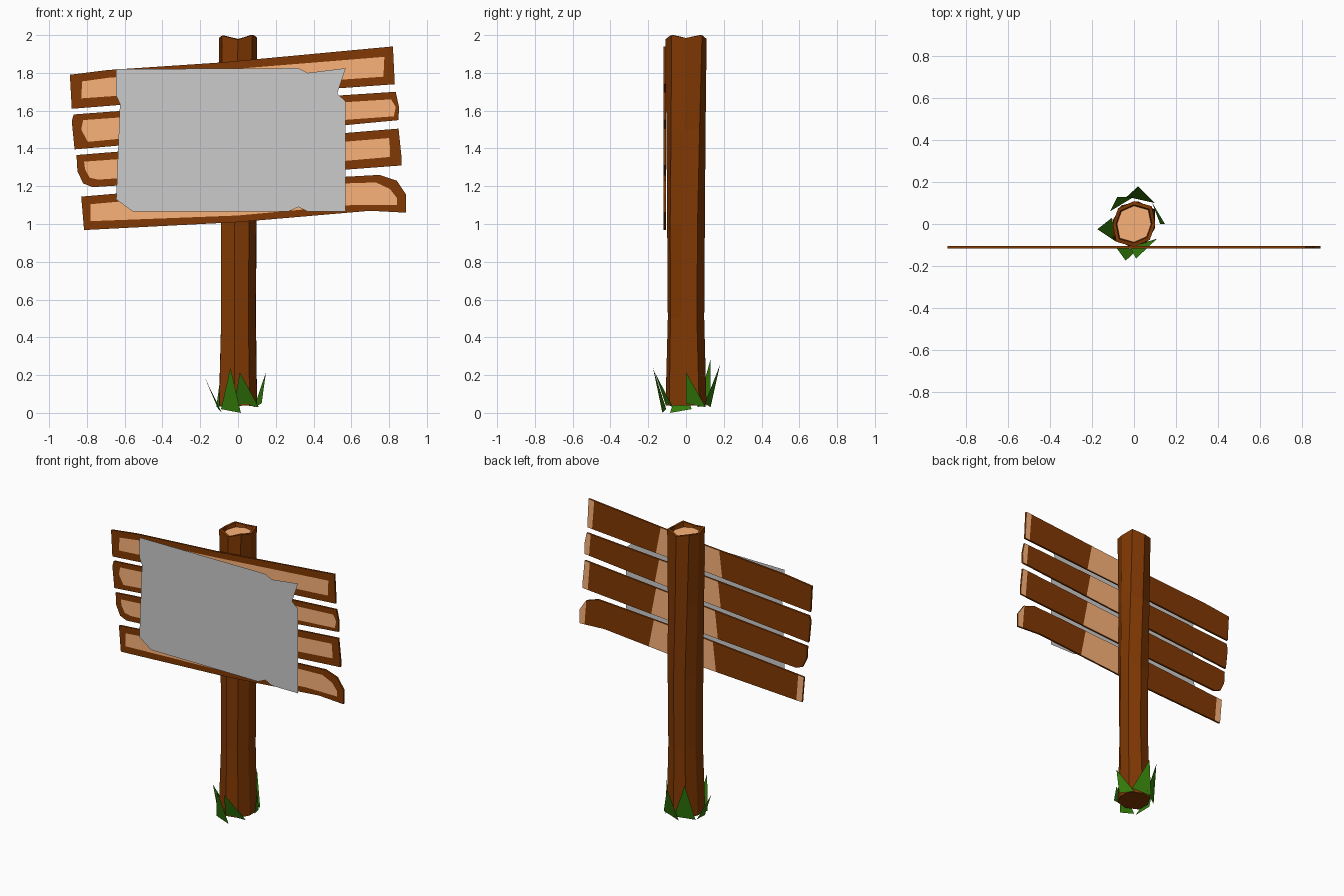
import bpy, bmesh, math
from mathutils import Vector

if "Cube" in bpy.data.objects:
    bpy.data.objects.remove(bpy.data.objects["Cube"])


def material(name, rgb):
    m = bpy.data.materials.new(name)
    m.diffuse_color = (*rgb, 1)
    m.use_nodes = True
    m.node_tree.nodes["Principled BSDF"].inputs["Base Color"].default_value = m.diffuse_color
    return m


BARK = material("bark", (0.22, 0.04, 0.001))
WOOD = material("cut_wood", (0.97, 0.45, 0.19))
GREEN = material("grass", (0.035, 0.21, 0.003))


def finish(bm, name, mats=(), recalc=True):
    if recalc:
        bmesh.ops.recalc_face_normals(bm, faces=bm.faces)
    me = bpy.data.meshes.new(name)
    bm.to_mesh(me)
    bm.free()
    for m in mats:
        me.materials.append(m)
    ob = bpy.data.objects.new(name, me)
    bpy.context.collection.objects.link(ob)
    return ob


def bridge(bm, a, b):
    n = len(a)
    for i in range(n):
        j = (i + 1) % n
        bm.faces.new((a[i], a[j], b[j], b[i]))


# Post: slightly twisted, uneven octagon with a jagged rim and a sunken pale top
bm = bmesh.new()
RINGS = [(0.04, 1.08, -10, 0), (0.5, 0.97, -13, 0.003), (1.0, 1.0, -12, 0.004),
         (1.5, 1.02, -6, 0), (1.985, 1.07, 0, 0), (1.985, 0.90, 0, 0), (1.965, 0.85, 0, 0)]
RADII = [0.095, 0.112, 0.102, 0.100] * 2
RIM = [0.0, 0.015, -0.005, 0.01, 0.0, 0.012, -0.008, 0.015]
loops = []
for k, (z, s, twist, dx) in enumerate(RINGS):
    loop = []
    for i in range(8):
        a = math.radians(45 * i + twist)
        r = s * RADII[i]
        dz = RIM[i] if k in (4, 5) else 0
        loop.append(bm.verts.new((r * math.cos(a) + dx, r * math.sin(a), z + dz)))
    loops.append(loop)
for a, b in zip(loops, loops[1:]):
    bridge(bm, a, b)
bm.faces.new(loops[0])
bm.faces.new(loops[-1]).material_index = 1
finish(bm, "post", (BARK, WOOD))

# Planks: outline and pale front panel as matching (x, z) loops
FRONT, BACK = -0.118, -0.105


def plank(name, outer, inner, patch, strips):
    bm = bmesh.new()
    back = [bm.verts.new((x, BACK, z)) for x, z in outer]
    front = [bm.verts.new((x, FRONT, z)) for x, z in outer]
    panel = [bm.verts.new((x, FRONT, z)) for x, z in inner]
    bridge(bm, back, front)
    bridge(bm, front, panel)
    bm.faces.new(panel).material_index = 1
    bm.faces.new(back)
    zc = sum(z for _, z in outer) / len(outer)
    # split the back into bark and bare wood
    cuts = [(patch[0], -0.12), (patch[1], 0.2)] + [(s, 0.08) for s in strips]
    for x, tilt in cuts:
        faces = [f for f in bm.faces if all(abs(v.co.y - BACK) < 1e-5 for v in f.verts)]
        geom = faces + list({e for f in faces for e in f.edges}) + list({v for f in faces for v in f.verts})
        bmesh.ops.bisect_plane(bm, geom=geom, plane_co=(x, BACK, zc), plane_no=Vector((1, 0, tilt)))
    for f in bm.faces:
        if all(abs(v.co.y - BACK) < 1e-5 for v in f.verts):
            x = f.calc_center_bounds().x
            bare = patch[0] < x < patch[1] or any(abs(x) > abs(s) and x * s > 0 for s in strips)
            f.material_index = int(bare)
    finish(bm, name, (BARK, WOOD))


plank("plank_top",
      [(-.89, 1.79), (-.69, 1.815), (-.09, 1.855), (.82, 1.94), (.83, 1.74), (0, 1.68), (-.88, 1.61)],
      [(-.825, 1.755), (-.68, 1.775), (-.09, 1.815), (.775, 1.885), (.77, 1.78), (0, 1.725), (-.83, 1.665)],
      (-.19, .29), [.79])
plank("plank_upper_middle",
      [(-.87, 1.58), (0, 1.645), (.835, 1.70), (.852, 1.62), (.85, 1.55), (0, 1.47), (-.865, 1.395), (-.88, 1.545)],
      [(-.82, 1.55), (0, 1.61), (.81, 1.66), (.835, 1.62), (.825, 1.57), (0, 1.51), (-.795, 1.435), (-.83, 1.50)],
      (-.18, .30), [.815])
plank("plank_lower_middle",
      [(-.855, 1.365), (0, 1.435), (.85, 1.505), (.865, 1.36), (.865, 1.31), (0, 1.245),
       (-.77, 1.195), (-.82, 1.215), (-.85, 1.28)],
      [(-.815, 1.33), (0, 1.39), (.80, 1.455), (.805, 1.40), (.805, 1.355), (0, 1.285),
       (-.74, 1.235), (-.785, 1.245), (-.81, 1.29)],
      (-.16, .33), [.825])
plank("plank_bottom",
      [(-.83, 1.145), (0, 1.215), (.57, 1.25), (.75, 1.26), (.84, 1.23), (.89, 1.155),
       (.89, 1.06), (.70, 1.07), (0, 1.01), (-.815, .968)],
      [(-.78, 1.105), (0, 1.175), (.57, 1.215), (.73, 1.22), (.805, 1.185), (.843, 1.135),
       (.843, 1.10), (.60, 1.10), (0, 1.045), (-.78, 1.015)],
      (-.14, .34), [.845, -.785])

# Torn paper notice: a flat sheet held slightly in front of the planks
bm = bmesh.new()
PAPER = [(-.645, 1.82), (.32, 1.825), (.37, 1.80), (.57, 1.825), (.525, 1.69), (.57, 1.65),
         (.57, 1.065), (.37, 1.065), (.32, 1.09), (.265, 1.065), (-.555, 1.065),
         (-.645, 1.13), (-.625, 1.635), (-.645, 1.68)]
face = bm.faces.new([bm.verts.new((x, -0.158, z)) for x, z in PAPER])
face.normal_update()
if face.normal.y > 0:
    face.normal_flip()
finish(bm, "paper_notice", recalc=False)

# Grass: one flat blade each, as tip (x, y, z), base left (x, y), base right (x, y)
BLADES = [((-.175, -.025, .185), (-.105, .03), (-.085, -.085)),
          ((-.04, -.175, .24), (-.09, -.105), (.015, -.125)),
          ((.01, -.165, .215), (-.02, -.11), (.11, -.07)),
          ((.148, 0, .215), (.125, 0), (.085, .105)),
          ((.02, .18, .255), (.10, .10), (-.035, .13)),
          ((-.08, .13, .285), (0, .13), (-.115, .06))]
bm = bmesh.new()
for i, (tip, left, right) in enumerate(BLADES):
    low = 0.0 if i < 2 else 0.03
    f = bm.faces.new([bm.verts.new(p) for p in ((*left, low + 0.02), (*right, low), tip)])
    f.normal_update()
    c = f.calc_center_median()
    if f.normal.x * c.x + f.normal.y * c.y < 0:
        f.normal_flip()
finish(bm, "grass_blades", (GREEN,), recalc=False)
